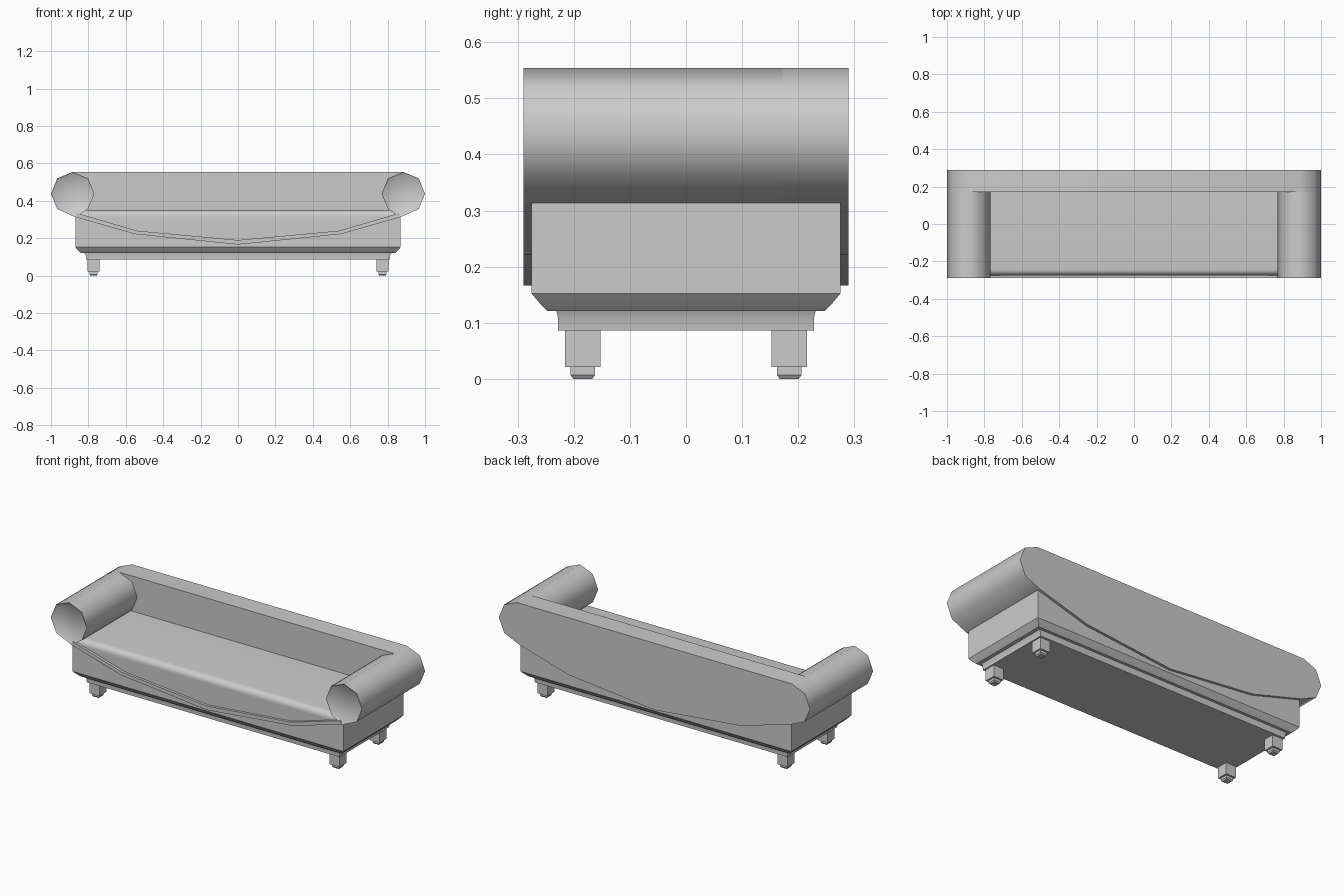
import bpy, bmesh, math

cube = bpy.data.objects.get("Cube")
if cube:
    bpy.data.objects.remove(cube, do_unlink=True)

grey = bpy.data.materials.new("plain_grey")
grey.use_nodes = True
grey.diffuse_color = (0.6, 0.6, 0.6, 1)
grey.node_tree.nodes["Principled BSDF"].inputs["Base Color"].default_value = (0.6, 0.6, 0.6, 1)


def finish(name, bm, angle=30):
    bmesh.ops.recalc_face_normals(bm, faces=bm.faces)
    mesh = bpy.data.meshes.new(name)
    bm.to_mesh(mesh)
    bm.free()
    mesh.materials.append(grey)
    obj = bpy.data.objects.new(name, mesh)
    bpy.context.collection.objects.link(obj)
    bpy.ops.object.select_all(action="DESELECT")
    obj.select_set(True)
    bpy.context.view_layer.objects.active = obj
    bpy.ops.object.shade_smooth_by_angle(angle=math.radians(angle))
    return obj


def loft(rings):
    """Closed skin through rings of equal point count, capped at both ends."""
    bm = bmesh.new()
    loops = [[bm.verts.new(p) for p in ring] for ring in rings]
    n = len(loops[0])
    for a, b in zip(loops, loops[1:]):
        for i in range(n):
            j = (i + 1) % n
            bm.faces.new((a[i], a[j], b[j], b[i]))
    caps = [bm.faces.new(loops[0]), bm.faces.new(loops[-1])]
    bmesh.ops.recalc_face_normals(bm, faces=bm.faces)
    return bm, caps


def along_y(points, y0, y1):
    return loft([[(x, y, z) for x, z in points] for y in (y0, y1)])


def stack(levels, cx=0, cy=0):
    """Rectangular tiers given as (half width, half depth, height)."""
    return loft([[(cx + sx * w, cy + sy * d, z)
                  for sx, sy in ((-1, -1), (1, -1), (1, 1), (-1, 1))]
                 for w, d, z in levels])[0]


def mirrored(half):
    """Extend a half curve that ends on the centre line to the other side."""
    return half + [(-x, z) for x, z in reversed(half[:-1])]


FRONT, BACK, PANEL = -0.29, 0.29, 0.172
ARM_X, ARM_Z, ARM_R = 0.884, 0.438, 0.116

# Octagonal roll outline, starting at the top and running outwards
octagon = [(ARM_X + ARM_R * math.sin(k * math.pi / 4),
            ARM_Z + ARM_R * math.cos(k * math.pi / 4)) for k in range(8)]
octagon[4] = (0.87, 0.313)
sag_outer = [octagon[4], (0.55, 0.222), (0, 0.166)]
sag_inner = [(0.858, 0.333), (0.54, 0.24), (0, 0.19)]

# Back panel: both rolls and the sagging lower edge as one outline
panel_half = octagon[:4] + sag_outer
bm, _ = along_y(mirrored(panel_half), PANEL, BACK)
finish("back_panel", bm, 50)

# Sagging lower rim under the seat
bm, _ = along_y(mirrored(sag_outer) + mirrored(sag_inner)[::-1], FRONT, PANEL)
finish("curved_rim", bm)

# Rolled arms with a recessed front cap
for side, sign in (("left", 1), ("right", -1)):
    bm, caps = along_y([(sign * x, z) for x, z in octagon], FRONT, PANEL)
    bmesh.ops.inset_region(bm, faces=[caps[0]], thickness=0.013)
    bmesh.ops.translate(bm, verts=caps[0].verts, vec=(0, 0.01, 0))
    finish(side + "_arm", bm, 50)

# Seat cushion with a rounded front edge
roll = 0.033
seat = [(0.2, 0.3), (-0.275, 0.3)]
for k in range(7):
    a = k * math.pi / 12
    seat.append((-0.275 + roll * (1 - math.cos(a)), 0.35 - roll * (1 - math.sin(a))))
seat.append((0.2, 0.35))
bm, _ = loft([[(x, y, z) for y, z in seat] for x in (-0.865, 0.865)])
finish("seat", bm)

# Base box with a coved moulding and plinth below
finish("base", stack([(0.812, 0.228, 0.086), (0.814, 0.228, 0.108), (0.82, 0.231, 0.121),
                      (0.84, 0.247, 0.121), (0.855, 0.261, 0.135), (0.87, 0.275, 0.152),
                      (0.87, 0.275, 0.315)]))

# Square legs on small chamfered feet
for side, sx in (("left", 1), ("right", -1)):
    for end, sy in (("front", -1), ("back", 1)):
        finish(f"{end}_{side}_leg",
               stack([(0.017, 0.017, 0), (0.022, 0.022, 0.007), (0.022, 0.022, 0.021),
                      (0.032, 0.032, 0.021), (0.032, 0.032, 0.09)], sx * 0.772, sy * 0.184))
